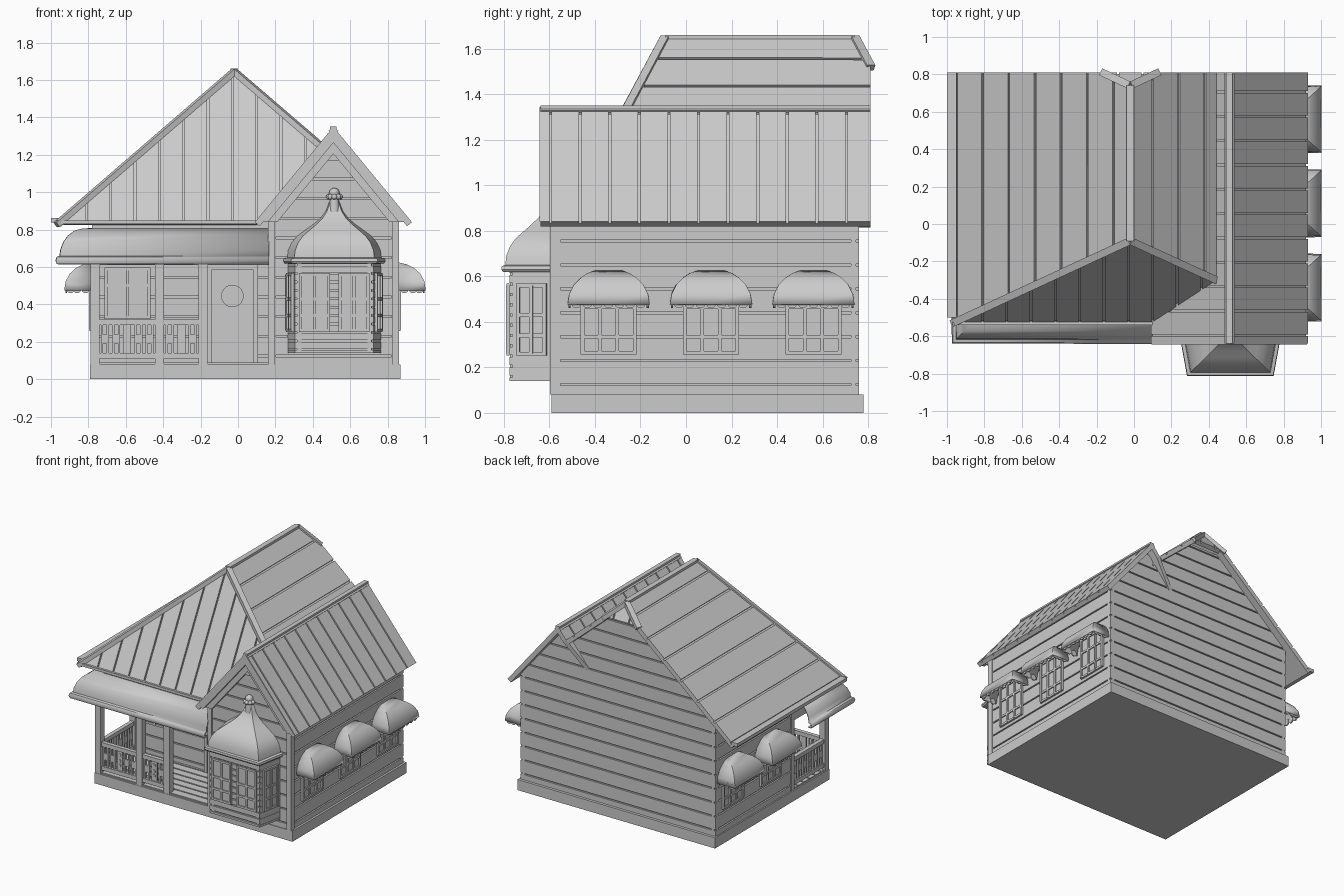
import bpy, bmesh, math
from mathutils import Vector, Matrix

cube = bpy.data.objects.get("Cube")
if cube:
    bpy.data.objects.remove(cube, do_unlink=True)

grey = bpy.data.materials.new("plain grey")
grey.use_nodes = True
grey.diffuse_color = (.6, .6, .6, 1)
grey.node_tree.nodes["Principled BSDF"].inputs["Base Color"].default_value = (.6, .6, .6, 1)
CENTRE = Vector((.3, 0, 0))


def finish(name, bm, smooth=None, thick=0):
    bmesh.ops.recalc_face_normals(bm, faces=bm.faces)
    mesh = bpy.data.meshes.new(name)
    bm.to_mesh(mesh)
    bm.free()
    mesh.materials.append(grey)
    ob = bpy.data.objects.new(name, mesh)
    bpy.context.collection.objects.link(ob)
    if thick:
        mod = ob.modifiers.new("thickness", 'SOLIDIFY')
        mod.thickness = thick
        mod.offset = 0
    if smooth:
        bpy.ops.object.select_all(action='DESELECT')
        ob.select_set(True)
        bpy.context.view_layer.objects.active = ob
        bpy.ops.object.shade_smooth_by_angle(angle=math.radians(smooth))
    return ob


def frame(x, y, degrees=0):
    """Local space of a wall: x along it, -y outward."""
    return Matrix.Translation((x, y, 0)) @ Matrix.Rotation(math.radians(degrees), 4, 'Z')


def box(bm, u0, u1, w0, w1, v0, v1, M=Matrix()):
    """Box on a wall: u along, w outward, v up."""
    mid = Vector((u0 + u1, -w0 - w1, v0 + v1)) / 2
    size = (u1 - u0, w1 - w0, v1 - v0, 1)
    bmesh.ops.create_cube(bm, size=1, matrix=M @ Matrix.Translation(mid) @ Matrix.Diagonal(size))


def disc(bm, u, w, v, r, depth, M):
    turn = Matrix.Translation((u, -w, v)) @ Matrix.Rotation(math.pi / 2, 4, 'X')
    bmesh.ops.create_cone(bm, cap_ends=True, segments=20, radius1=r, radius2=r, depth=depth, matrix=M @ turn)


def beam(bm, p, q, width, height):
    p, q = Vector(p), Vector(q)
    turn = (q - p).to_track_quat('X', 'Z').to_matrix().to_4x4()
    size = Matrix.Diagonal(((q - p).length, width, height, 1))
    bmesh.ops.create_cube(bm, size=1, matrix=Matrix.Translation((p + q) / 2) @ turn @ size)


def slab(bm, pts, offset):
    top = [bm.verts.new(p) for p in pts]
    low = [bm.verts.new(p + offset) for p in pts]
    bm.faces.new(top)
    bm.faces.new(low[::-1])
    for i in range(len(pts)):
        bm.faces.new((top[i - 1], low[i - 1], low[i], top[i]))


def clip(pts, axis, limit, sign):
    out = []
    for i, b in enumerate(pts):
        a = pts[i - 1]
        da, db = sign * (a[axis] - limit), sign * (b[axis] - limit)
        if da * db < 0:
            out.append(a.lerp(b, da / (da - db)))
        if db >= 0:
            out.append(b)
    return out


def planked(name, pts, axis, start, step, depth=.012, back=.022, gap=.01):
    """Flat polygon covered with boards, parted by grooves along one axis."""
    pts = [Vector(p) for p in pts]
    n = (pts[1] - pts[0]).cross(pts[2] - pts[0]).normalized()
    if n.dot(pts[0] - CENTRE) < 0:
        n = -n
    bm = bmesh.new()
    slab(bm, [p - n * depth for p in pts], -n * back)
    for i in range(-1, 40):
        low = start + i * step + gap / 2
        board = clip(pts, axis, low, 1)
        board = clip(board, axis, low + step - gap, -1) if board else []
        if len(board) > 2:
            slab(bm, board, -n * depth)
    return finish(name, bm)


def loft(name, rings, smooth, thick=0):
    bm = bmesh.new()
    rows = [[bm.verts.new(p) for p in ring] for ring in rings]
    for a, b in zip(rows, rows[1:]):
        for i in range(len(a) - 1):
            bm.faces.new((a[i], a[i + 1], b[i + 1], b[i]))
    return finish(name, bm, smooth, thick)


def window(name, M, u0, u1, cols, levels):
    bm = bmesh.new()
    box(bm, u0, u1, -.01, .006, levels[0], levels[-1], M)
    for i in range(cols + 1):
        u = u0 + (u1 - u0) * i / cols
        box(bm, u - .008, u + .008, 0, .016, levels[0], levels[-1], M)
    for v in levels:
        box(bm, u0 - .008, u1 + .008, 0, .014, v - .008, v + .008, M)
    finish(name, bm)


# Base and porch floor
bm = bmesh.new()
box(bm, -.79, .87, -.78, .59, 0, .08)
finish("base", bm)
planked("porch_floor", [(-.78, -.58, .09), (.17, -.58, .09), (.17, -.14, .09), (-.78, -.14, .09)], 1, -.58, .07, .006, .01)

# Boarded walls
SIDING = (2, .125, .105)
def wall_x(name, x, y0, y1, top):
    planked(name, [(x, y0, .08), (x, y1, .08), (x, y1, top), (x, y0, top)], *SIDING)
def wall_y(name, y, outline):
    planked(name, [(x, y, z) for x, z in outline], *SIDING)

wall_x("right_wall", .855, -.585, .76, .88)
wall_x("left_wall", -.78, -.14, .76, .92)
wall_x("porch_side_wall", .17, -.585, -.14, .86)
wall_y("porch_back_wall", -.14, [(-.78, .08), (.17, .08), (.17, .84), (-.78, .84)])
wall_y("front_gable_wall", -.585, [(.17, .08), (.855, .08), (.855, .86), (.51, 1.28), (.17, .86)])
wall_y("back_gable_wall", .76, [(.46, .08), (.46, 1.2), (.1, 1.51), (-.14, 1.51), (-.78, .95), (-.78, .08)])
wall_y("back_wing_wall", .76, [(.46, .08), (.855, .08), (.855, .88), (.51, 1.29), (.46, 1.23)])

bm = bmesh.new()
for x in (.178, .843):
    box(bm, x - .018, x + .018, .555, .597, .08, .86)
finish("corner_boards", bm)

# Main roof
APEX, REAR = (-.02, -.09, 1.66), (-.02, .74, 1.66)
LEFT_EAVE, VALLEY = (-.97, -.53, .84), (.44, -.3, 1.265)
REAR_LEFT, REAR_RIGHT = (-.17, .81, 1.53), (.13, .81, 1.53)
planked("main_roof_left", [APEX, LEFT_EAVE, (-.97, .81, .84), REAR_LEFT, REAR], 0, -.95, .14)
planked("main_roof_right", [APEX, VALLEY, (.44, .81, 1.265), REAR_RIGHT, REAR], 0, -.04, .14)
planked("main_roof_front", [APEX, LEFT_EAVE, (.1, -.53, .84), VALLEY], 0, -.94, .13)
planked("main_roof_back", [REAR, REAR_LEFT, REAR_RIGHT], 0, -.085, .13)
bm = bmesh.new()
for p, q in ((APEX, LEFT_EAVE), (APEX, VALLEY), (APEX, REAR), (REAR, REAR_LEFT), (REAR, REAR_RIGHT)):
    drop = Vector((0, 0, -.014))
    beam(bm, Vector(p) + drop, Vector(q) + drop, .04, .03)
beam(bm, (-.975, -.5, .85), (-.975, .81, .85), .05, .025)
beam(bm, LEFT_EAVE, (.1, -.53, .84), .02, .02)
finish("roof_trim", bm)

# Wing roof
for side, name in ((1, "wing_roof_right"), (-1, "wing_roof_left")):
    eave = .51 + .42 * side
    far = [(eave, .81, .84)] if side > 0 else [(eave, .7, .84), (.44, .81, 1.265)]
    planked(name, [(.51, -.64, 1.35), (eave, -.64, .84)] + far + [(.51, .81, 1.35)], 1, -.595, .13)
bm = bmesh.new()
box(bm, .493, .527, -.81, .64, 1.31, 1.35)
for outer, inner, y in ((1.345, 1.265, -.643), (1.265, 1.205, -.615)):
    for side in (-1, 1):
        foot = [.51 + side * (z - .84) / 1.214 for z in (outer, inner)]
        quad = [(.51, outer), (foot[0], .84), (foot[1], .84), (.51, inner)]
        slab(bm, [Vector((x, y, z)) for x, z in quad], Vector((0, .04, 0)))
slab(bm, [Vector((.51 + x, -.605, z)) for x, z in ((-.03, 1.17), (.03, 1.17), (0, 1.21))], Vector((0, .03, 0)))
finish("gable_boards", bm)

# Porch structure
POST_X = (-.765, -.42, -.188)
bm = bmesh.new()
for x in POST_X:
    box(bm, x - .024, x + .024, .54, .588, .08, .66)
box(bm, -.789, -.741, .14, .175, .08, .66)
box(bm, -.789, .17, .54, .585, .61, .69)
box(bm, -.789, -.741, .14, .585, .61, .69)
box(bm, -.78, .17, .14, .5, .8, .84)
finish("porch_posts_and_beams", bm)

def railing(name, M, u0, u1, count):
    bm = bmesh.new()
    for v in (.125, .305):
        box(bm, u0, u1, -.015, .015, v - .015, v + .015, M)
    pitch = (u1 - u0) / count
    for i in range(count):
        u = u0 + pitch * (i + .5)
        half = pitch * .36
        if i == count // 2:
            box(bm, u - half, u + half, -.006, .006, .13, .3, M)
            for v in (.18, .215, .26):
                disc(bm, u, .008, v, .012, .006, M)
        else:
            for edge in (u - half, u + half - .012):
                box(bm, edge, edge + .012, -.008, .008, .13, .3, M)
            box(bm, u - half, u + half, -.008, .008, .19, .24, M)
    finish(name, bm)

railing("front_railing_left", frame(0, -.565), -.741, -.444, 5)
railing("front_railing_middle", frame(0, -.565), -.396, -.212, 3)
railing("side_railing", frame(-.765, 0, -90), .175, .54, 6)

# Curved porch canopy with a rolled lip, turning the left corner
profile = [(-.06, .803), (0, .8), (.04, .79), (.075, .765), (.1, .73), (.115, .69), (.12, .655),
           (.135, .65), (.14, .635), (.135, .62), (.115, .62)]
loft("porch_canopy", [[(.165, -.495 - d, z), (-.83 - d, -.495 - d, z), (-.83 - d, -.12, z)] for d, z in profile], 50, .012)

# Door and porch window
M = frame(-.03, -.14)
bm = bmesh.new()
box(bm, -.135, .135, 0, .012, .08, .605, M)
for u in (-.125, .125):
    box(bm, u - .012, u + .012, 0, .03, .08, .61, M)
box(bm, -.137, .137, 0, .03, .585, .61, M)
for u in (-.042, .042):
    for low, high in ((.115, .185), (.24, .36)):
        box(bm, u - .034, u + .034, 0, .018, low, high, M)
        box(bm, u - .022, u + .022, 0, .026, low + .012, high - .012, M)
disc(bm, 0, .012, .445, .06, .02, M)
disc(bm, 0, .022, .445, .048, .008, M)
finish("front_door", bm)
window("porch_window", frame(-.59, -.14), -.115, .115, 2, [.33, .5, .59])

# Side windows with scalloped awnings
shape = [(.475, .145, .177), (.52, .139, .17), (.56, .118, .15), (.59, .085, .12), (.61, .045, .09), (.62, 0, .06)]
for side, x, places in (("right", .855, (-.34, .11, .56)), ("left", -.78, (.11, .56))):
    for y in places:
        M = frame(x, y, 90 if side == "right" else -90)
        window(side + "_window", M, -.115, .115, 3, [.265, .335, .465, .57])
        rings = [[M @ Vector(p) for p in ((-w, 0, z), (-w, -d, z), (w, -d, z), (w, 0, z))] for z, d, w in shape]
        loft(side + "_awning", rings, 40, .01)
        bm = bmesh.new()
        for i in range(7):
            disc(bm, (i - 3) * .047, .138, .482, .022, .01, M)
        for u in (-.172, .172):
            for w in (.035, .08, .115):
                disc(bm, 0, 0, .482, .022, .01, M @ Matrix.Translation((u, -w, 0)) @ Matrix.Rotation(math.pi / 2, 4, 'Z'))
        finish(side + "_awning_scallops", bm)

# Bay window
BAY = [(.265, -.58), (.305, -.775), (.725, -.775), (.765, -.58)]
bm = bmesh.new()
slab(bm, [Vector((x, y + .012, .14)) for x, y in BAY], Vector((0, 0, .48)))
finish("bay_core", bm)
for (ax, ay), (bx, by), name in zip(BAY, BAY[1:], ("left", "front", "right")):
    planked("bay_" + name, [(ax, ay, .14), (bx, by, .14), (bx, by, .62), (ax, ay, .62)], 2, .16, .045)
ROWS = [.26, .34, .43, .56]
for u in (-.105, .105):
    window("bay_front_window", frame(.515 + u, -.775), -.075, .075, 2, ROWS)
for side in (-1, 1):
    window("bay_side_window", frame(.515 + side * .23, -.678, side * 78), -.06, .06, 2, ROWS)

# Bell-shaped bay roof and finial
bell = [(.62, .9), (.62, 1), (.63, 1.03), (.645, 1.02), (.65, .95), (.69, .93), (.73, .86), (.765, .75), (.795, .6),
        (.825, .44), (.86, .28), (.9, .17), (.95, .1), (.96, .05)]
loft("bay_roof", [[(.515 + u * s, -.585 - w * s, z) for u, w in ((-.265, 0), (-.225, .22), (.225, .22), (.265, 0))]
                  for z, s in bell], 35)
bm = bmesh.new()
for i in range(8):
    a = i * math.pi / 4
    spot = Matrix.Translation((.515 + .03 * math.cos(a), -.6 + .03 * math.sin(a), .975))
    bmesh.ops.create_uvsphere(bm, u_segments=10, v_segments=8, radius=.015, matrix=spot)
bmesh.ops.create_uvsphere(bm, u_segments=16, v_segments=10, radius=.028, matrix=Matrix.Translation((.515, -.6, .995)))
bmesh.ops.create_cone(bm, cap_ends=True, segments=16, radius1=.03, radius2=.022, depth=.08, matrix=Matrix.Translation((.515, -.6, .935)))
finish("finial", bm, 40)
